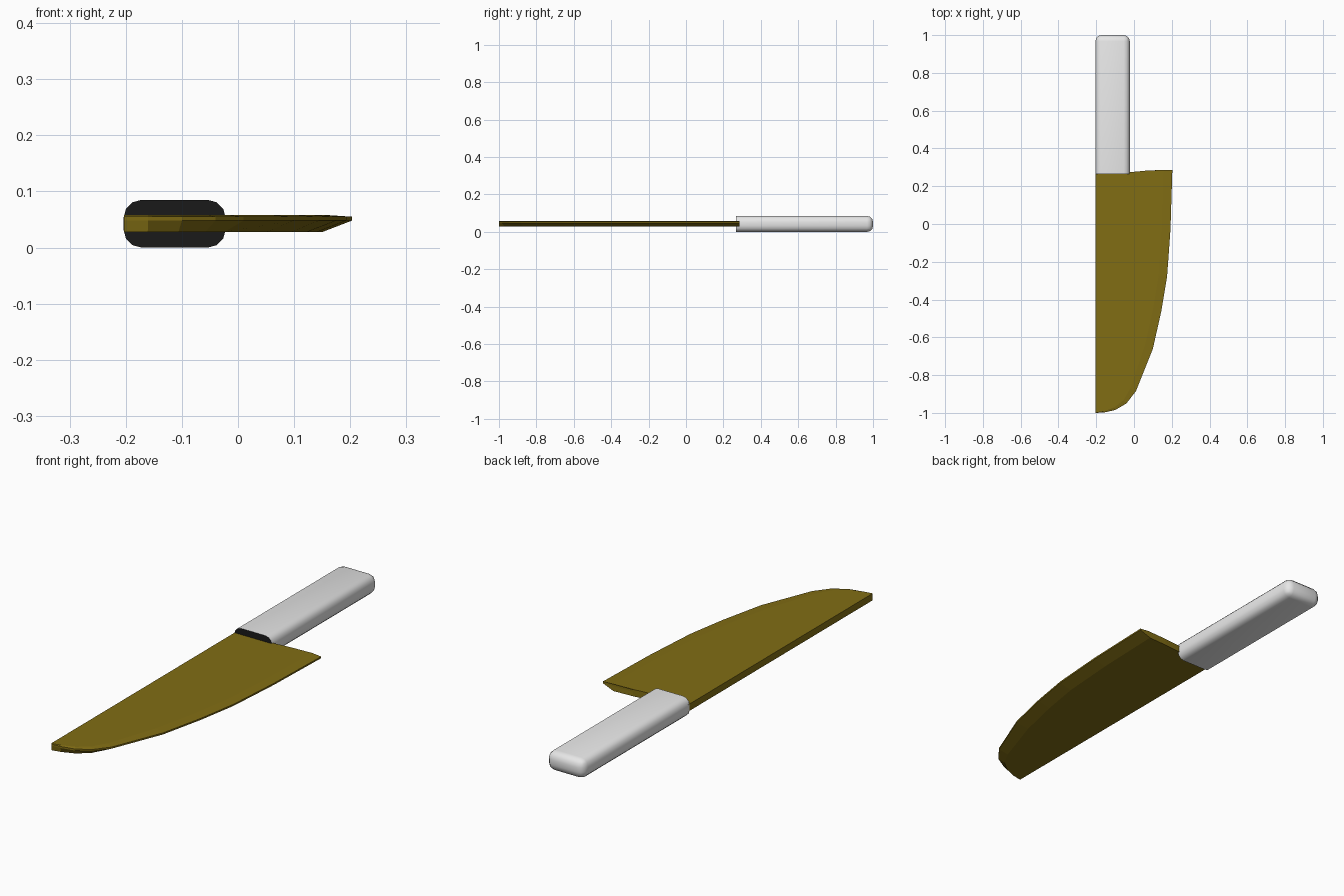
import bpy, bmesh, math
from mathutils import Vector

cube = bpy.data.objects.get("Cube")
if cube:
    bpy.data.objects.remove(cube, do_unlink=True)


def material(name, rgb):
    m = bpy.data.materials.new(name)
    m.use_nodes = True
    m.diffuse_color = (*rgb, 1)
    m.node_tree.nodes["Principled BSDF"].inputs["Base Color"].default_value = (*rgb, 1)
    return m


def make_object(name, bm, mats):
    bmesh.ops.recalc_face_normals(bm, faces=bm.faces[:])
    me = bpy.data.meshes.new(name)
    bm.to_mesh(me)
    bm.free()
    for m in mats:
        me.materials.append(m)
    ob = bpy.data.objects.new(name, me)
    bpy.context.collection.objects.link(ob)
    return ob


brass = material("dark_brass", (0.22, 0.153, 0.007))
white = material("pale_grey", (0.8, 0.8, 0.8))
black = material("black", (0.01, 0.01, 0.01))

# Blade: cutting edge from tip to heel, then the back end and the straight spine
curve = [Vector(p) for p in [
    (-0.203, -1), (-0.16, -0.998), (-0.1, -0.985), (-0.04, -0.95), (0.01, -0.885),
    (0.1, -0.66), (0.145, -0.46), (0.175, -0.28), (0.193, -0.03), (0.203, 0.285)]]
back = [Vector(p) for p in [(0.06, 0.282), (-0.025, 0.274), (-0.203, 0.274)]]


def outline(inset):
    """Edge outline pulled inward, with the pull fading out at the tip."""
    pts = []
    for i, p in enumerate(curve):
        t = (curve[min(i + 1, len(curve) - 1)] - curve[max(i - 1, 0)]).normalized()
        fade = min(1, (p - curve[0]).length * 3)
        pts.append(p + Vector((-t.y, t.x)) * inset * fade)
    return pts + back


bm = bmesh.new()
rings = [[bm.verts.new((p.x, p.y, z)) for p in outline(inset)]
         for inset, z in [(0.052, 0.028), (0, 0.048), (0, 0.055), (0.045, 0.058)]]
for low, high in zip(rings, rings[1:]):
    for i in range(len(low)):
        j = (i + 1) % len(low)
        bm.faces.new((low[i], low[j], high[j], high[i]))
bm.faces.new(rings[0])
bm.faces.new(rings[-1])
make_object("blade", bm, [brass])

# Handle: block rounded everywhere except its dark front end
bm = bmesh.new()
bmesh.ops.create_cube(bm, size=1)
for v in bm.verts:
    v.co.x = -0.113 + v.co.x * 0.182
    v.co.y = 0.633 + v.co.y * 0.734
    v.co.z = 0.0425 + v.co.z * 0.085
rounded = [e for e in bm.edges if any(v.co.y > 0.5 for v in e.verts)]
bmesh.ops.bevel(bm, geom=rounded, offset=0.032, segments=3, profile=0.5, affect="EDGES")
for f in bm.faces:
    f.material_index = 1 if f.calc_center_median().y < 0.27 else 0
handle = make_object("handle", bm, [white, black])

bpy.ops.object.select_all(action="DESELECT")
handle.select_set(True)
bpy.context.view_layer.objects.active = handle
bpy.ops.object.shade_smooth_by_angle(angle=math.radians(40))
